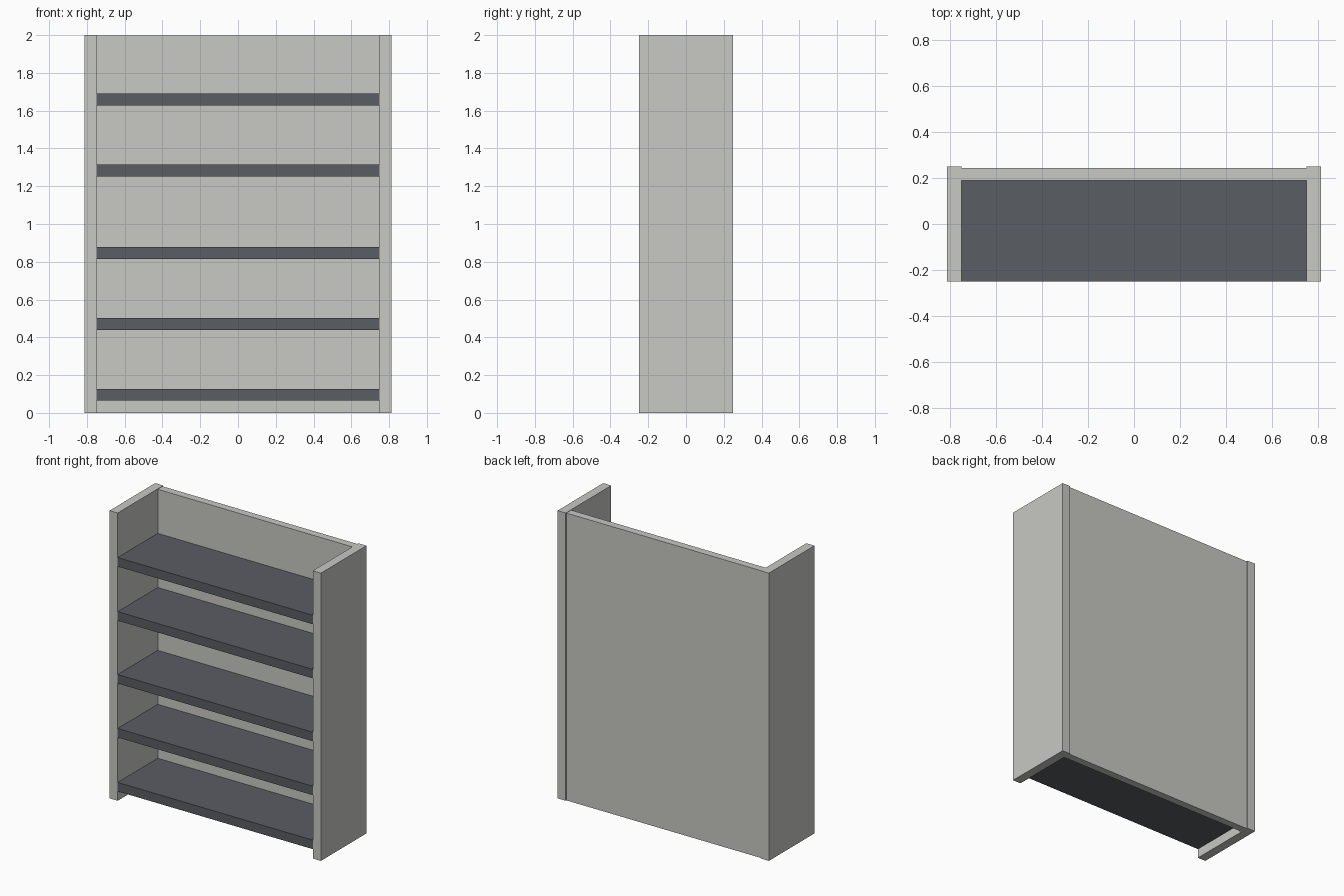
import bpy

if "Cube" in bpy.data.objects:
    bpy.data.objects.remove(bpy.data.objects["Cube"])


def material(name, rgb):
    m = bpy.data.materials.new(name)
    m.diffuse_color = (*rgb, 1.0)
    m.use_nodes = True
    m.node_tree.nodes["Principled BSDF"].inputs["Base Color"].default_value = m.diffuse_color
    return m


def box(name, low, high, mat):
    """Axis-aligned box between two corners."""
    centre = [(a + b) / 2 for a, b in zip(low, high)]
    bpy.ops.mesh.primitive_cube_add(size=1, location=centre)
    ob = bpy.context.object
    ob.name = name
    ob.scale = [b - a for a, b in zip(low, high)]
    bpy.ops.object.transform_apply(location=False, rotation=False, scale=True)
    ob.data.materials.append(mat)
    return ob


light_grey = material("light_grey", (0.578, 0.578, 0.546))
slate_grey = material("slate_grey", (0.102, 0.109, 0.125))

INNER, OUTER, DEPTH, THICK = 0.75, 0.8125, 0.25, 0.0625
BACK_FRONT, BACK_REAR = 0.19, 0.243

# Upright side panels
box("left_side", (-OUTER, -DEPTH, 0), (-INNER, DEPTH, 2), light_grey)
box("right_side", (INNER, -DEPTH, 0), (OUTER, DEPTH, 2), light_grey)

# Back panel, slightly recessed between the sides
box("back_panel", (-INNER, BACK_FRONT, 0), (INNER, BACK_REAR, 1.997), light_grey)

# Shelves, listed by underside height
for i, z in enumerate((0.065, 0.44, 0.815, 1.252, 1.628)):
    box(f"shelf_{i + 1}", (-INNER, -DEPTH, z), (INNER, BACK_FRONT, z + THICK), slate_grey)
